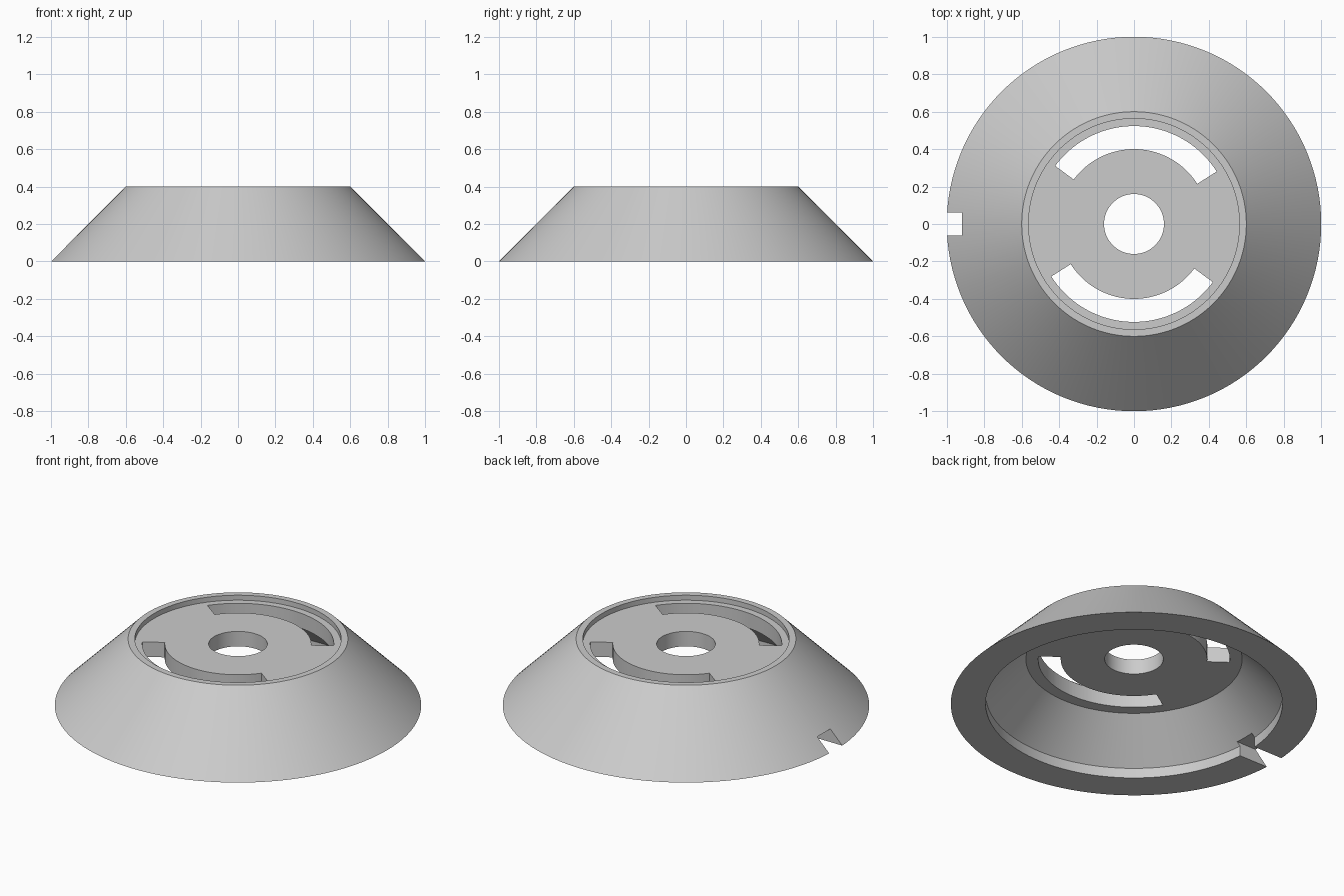
import bpy, bmesh
from math import radians, cos, sin
from mathutils import Matrix

if "Cube" in bpy.data.objects:
    bpy.data.objects.remove(bpy.data.objects["Cube"])

SEGMENTS = 128

# Single grey finish
grey = bpy.data.materials.new("plain_grey")
grey.use_nodes = True
colour = (0.6, 0.6, 0.6, 1)
grey.diffuse_color = colour
grey.node_tree.nodes["Principled BSDF"].inputs["Base Color"].default_value = colour


def finish(name, bm):
    bmesh.ops.recalc_face_normals(bm, faces=bm.faces)
    mesh = bpy.data.meshes.new(name)
    bm.to_mesh(mesh)
    bm.free()
    mesh.materials.append(grey)
    obj = bpy.data.objects.new(name, mesh)
    bpy.context.collection.objects.link(obj)
    return obj


def revolve(name, profile):
    """Turn a closed (radius, height) outline around z."""
    bm = bmesh.new()
    verts = [bm.verts.new((r, 0, z)) for r, z in profile]
    edges = [bm.edges.new((v, verts[i - 1])) for i, v in enumerate(verts)]
    bmesh.ops.spin(bm, geom=verts + edges, cent=(0, 0, 0), axis=(0, 0, 1),
                   angle=radians(360), steps=SEGMENTS)
    bmesh.ops.remove_doubles(bm, verts=bm.verts, dist=0.0005)
    return finish(name, bm)


def arc_block(name, inner, outer, start, end, steps=48):
    """Curved block between two radii and two angles."""
    bm = bmesh.new()
    angles = [radians(start + (end - start) * i / steps) for i in range(steps + 1)]
    outline = [(outer, a) for a in angles] + [(inner, a) for a in reversed(angles)]
    face = bm.faces.new([bm.verts.new((r * cos(a), r * sin(a), 0.2)) for r, a in outline])
    top = bmesh.ops.extrude_face_region(bm, geom=[face])["geom"]
    bmesh.ops.translate(bm, vec=(0, 0, 0.3),
                        verts=[v for v in top if isinstance(v, bmesh.types.BMVert)])
    return finish(name, bm)


def block(name, size, centre):
    bm = bmesh.new()
    bmesh.ops.create_cube(bm, size=1, matrix=Matrix.Translation(centre) @ Matrix.Diagonal((*size, 1)))
    return finish(name, bm)


# Hollow conical body with recessed top plate and centre hole
body = revolve("conical_body", [
    (1.0, 0), (0.6, 0.4), (0.563, 0.4), (0.563, 0.37), (0.16, 0.37),
    (0.16, 0.28), (0.59, 0.28), (0.81, 0.06), (0.81, 0)])

# Two curved slots in the plate and a notch in the lower rim
cutters = [arc_block("slot_cutter", 0.4, 0.523, turn + 32.4, turn + 143.6) for turn in (0, 180)]
cutters.append(block("notch_cutter", (0.4, 0.124, 0.28), (-0.92, 0, -0.06)))

bpy.ops.object.select_all(action='DESELECT')
bpy.context.view_layer.objects.active = body
body.select_set(True)
for cutter in cutters:
    cutter.hide_render = True
    cut = body.modifiers.new("cut", 'BOOLEAN')
    cut.operation = 'DIFFERENCE'
    cut.solver = 'EXACT'
    cut.object = cutter
    bpy.ops.object.modifier_apply(modifier=cut.name)
    bpy.data.objects.remove(cutter)

bpy.ops.object.shade_smooth_by_angle(angle=radians(30))
